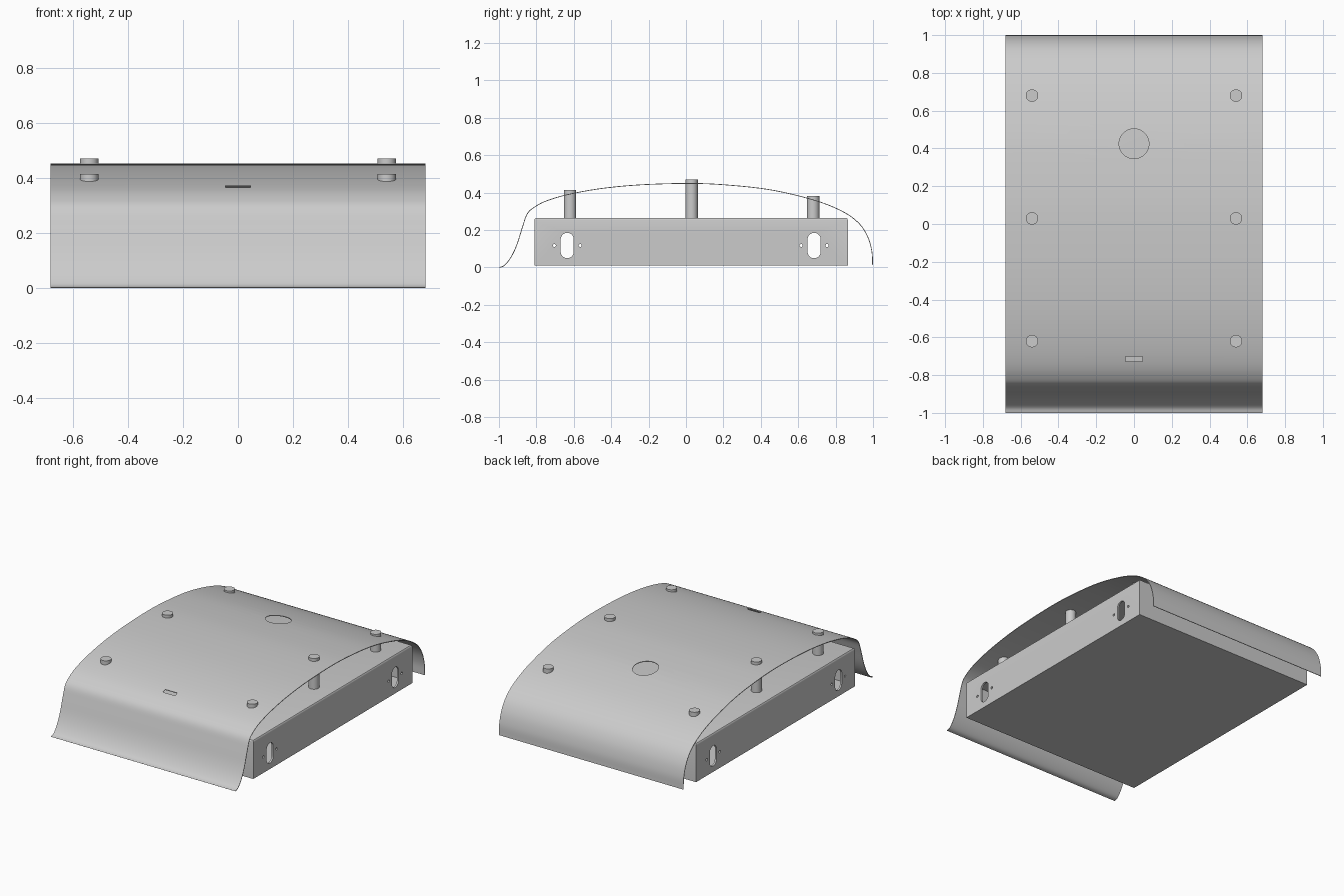
import bpy, bmesh, math
from mathutils import Vector

if "Cube" in bpy.data.objects:
    bpy.data.objects.remove(bpy.data.objects["Cube"])

W = 0.68  # half width


def add_object(name, bm):
    bmesh.ops.recalc_face_normals(bm, faces=bm.faces)
    me = bpy.data.meshes.new(name)
    bm.to_mesh(me)
    bm.free()
    ob = bpy.data.objects.new(name, me)
    bpy.context.collection.objects.link(ob)
    return ob


def prism(name, outline, axis, lo, hi):
    """Extrude a closed 2D outline along x or z."""
    place = (lambda a, b, t: (t, a, b)) if axis == 'x' else (lambda a, b, t: (a, b, t))
    bm = bmesh.new()
    face = bm.faces.new([bm.verts.new(place(a, b, lo)) for a, b in outline])
    ext = bmesh.ops.extrude_face_region(bm, geom=[face])
    top = [v for v in ext['geom'] if isinstance(v, bmesh.types.BMVert)]
    bmesh.ops.translate(bm, verts=top, vec=place(0, 0, hi - lo))
    return add_object(name, bm)


def stadium(cx, cy, r, straight=0.0, n=32):
    """Circle, or upright slot when straight > 0."""
    pts = []
    for i in range(n):
        a = 2 * math.pi * (i + 0.5) / n
        shift = straight / 2 * (1 if math.sin(a) > 0 else -1)
        pts.append((cx + r * math.cos(a), cy + r * math.sin(a) + shift))
    return pts


def rect(x0, x1, y0, y1):
    return [(x0, y0), (x1, y0), (x1, y1), (x0, y1)]


def apply_mod(ob, mod):
    bpy.context.view_layer.objects.active = ob
    bpy.ops.object.modifier_apply(modifier=mod.name)


def cut(ob, cutter):
    cutter.hide_render = True
    mod = ob.modifiers.new("cut", 'BOOLEAN')
    mod.operation, mod.solver, mod.object = 'DIFFERENCE', 'EXACT', cutter
    apply_mod(ob, mod)
    bpy.data.objects.remove(cutter)


def smooth(ob):
    bpy.ops.object.select_all(action='DESELECT')
    ob.select_set(True)
    bpy.context.view_layer.objects.active = ob
    bpy.ops.object.shade_smooth_by_angle(angle=math.radians(30))


# Curved sheet cover: side profile (y, z) smoothed into a spline
profile = [(-1, 0.001), (-0.97, 0.014), (-0.935, 0.06), (-0.905, 0.125), (-0.875, 0.22),
           (-0.85, 0.288), (-0.81, 0.325), (-0.74, 0.36), (-0.62, 0.394), (-0.45, 0.424),
           (-0.25, 0.443), (0, 0.451), (0.2, 0.444), (0.45, 0.417), (0.68, 0.363),
           (0.83, 0.305), (0.92, 0.243), (0.97, 0.172), (0.995, 0.09), (1, 0.012)]
P = [Vector(p) for p in profile]
P = [2 * P[0] - P[1]] + P + [2 * P[-1] - P[-2]]
curve = []
for i in range(1, len(P) - 2):
    a, b, c, d = P[i - 1:i + 3]
    for k in range(5):
        t = k / 5
        curve.append(0.5 * (2 * b + (c - a) * t + (2 * a - 5 * b + 4 * c - d) * t ** 2
                            + (3 * b - a - 3 * c + d) * t ** 3))
curve.append(P[-2])
# Thickness is added along the inward normal
inner = []
for i, p in enumerate(curve):
    t = (curve[min(i + 1, len(curve) - 1)] - curve[max(i - 1, 0)]).normalized()
    q = p + 0.004 * Vector((t.y, -t.x))
    inner.append(Vector((q.x, max(q.y, 0))))
bm = bmesh.new()
rings = []
for x in (-W, W):
    rings.append([[bm.verts.new((x, p.x, p.y)) for p in line] for line in (curve, inner)])
(lo, li), (ro, ri) = rings
for i in range(len(curve) - 1):
    for u, v in ((lo, ro), (ri, li), (li, lo), (ro, ri)):
        bm.faces.new((u[i], u[i + 1], v[i + 1], v[i]))
for i in (0, -1):
    bm.faces.new((lo[i], ro[i], ri[i], li[i]))
cover = add_object("curved_cover", bm)

# Round opening and narrow slot in the cover
cut(cover, prism("round_cutter", stadium(0, 0.425, 0.079, n=48), 'z', 0.3, 0.6))
cut(cover, prism("slot_cutter", rect(-0.045, 0.045, -0.728, -0.702), 'z', 0.3, 0.6))
smooth(cover)

# Hollow base box with softened top edges
box = prism("base_box", rect(-W, W, -0.81, 0.865), 'z', 0.01, 0.265)
bm = bmesh.new()
bm.from_mesh(box.data)
top_edges = [e for e in bm.edges if all(v.co.z > 0.2 for v in e.verts)]
bmesh.ops.bevel(bm, geom=top_edges, offset=0.012, segments=3, profile=0.5, affect='EDGES')
bm.to_mesh(box.data)
bm.free()
cut(box, prism("cavity_cutter", rect(-W + 0.012, W - 0.012, -0.798, 0.853), 'z', 0.022, 0.253))

# Socket openings with screw holes, through both side walls
for y in (-0.635, 0.685):
    cut(box, prism("socket_cutter", stadium(y, 0.117, 0.035, 0.066), 'x', -1, 1))
    for s in (-1, 1):
        cut(box, prism("screw_cutter", stadium(y + s * 0.069, 0.117, 0.008, n=16), 'x', -1, 1))
smooth(box)

# Support pins rising from the box through the cover
for y, top in ((-0.62, 0.414), (0.03, 0.47), (0.68, 0.383)):
    for side, x in (("left", -0.54), ("right", 0.54)):
        smooth(prism("support_pin_" + side, stadium(x, y, 0.033), 'z', 0.26, top))
